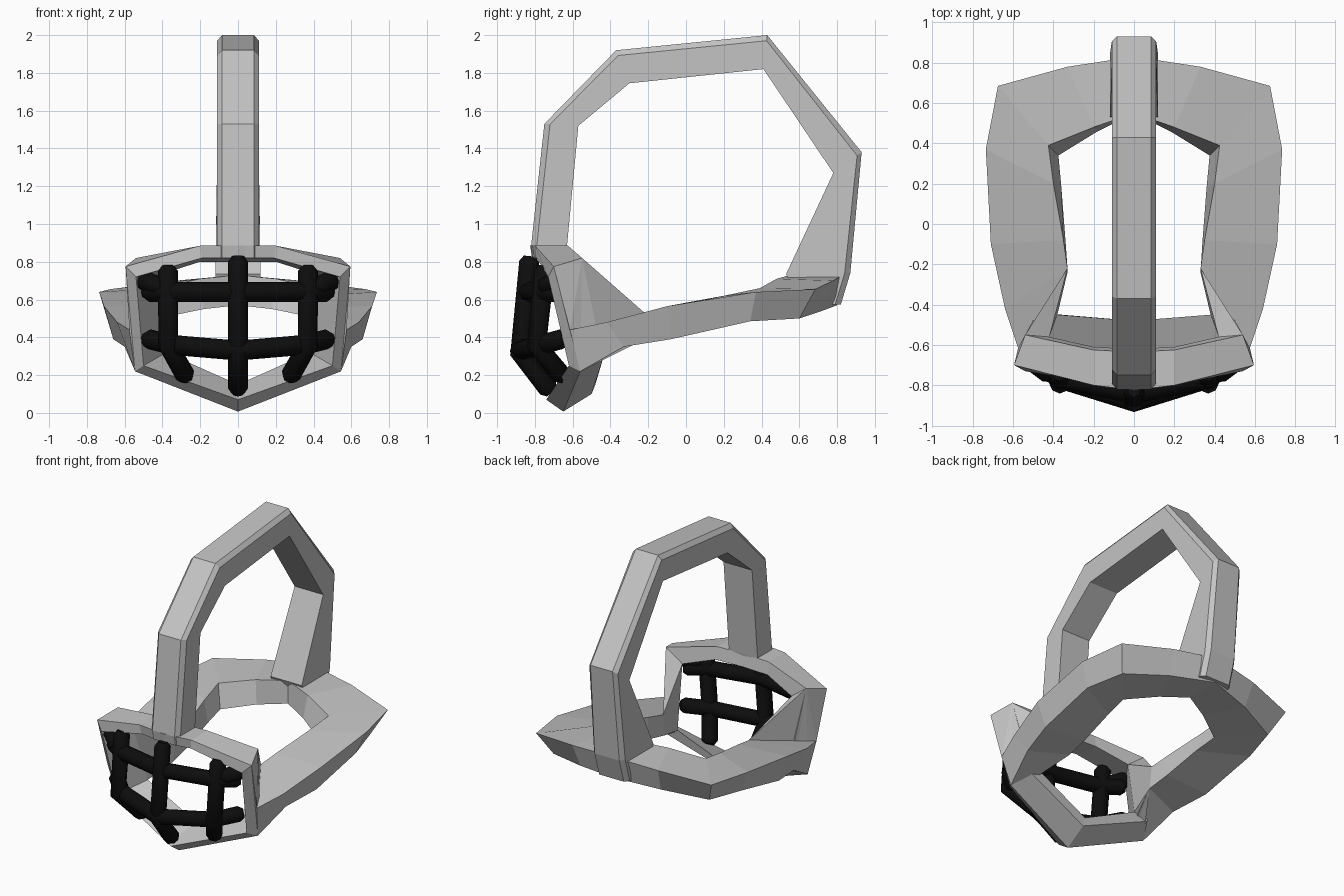
import bpy, bmesh
from mathutils import Vector

cube = bpy.data.objects.get("Cube")
if cube:
    bpy.data.objects.remove(cube, do_unlink=True)


def material(name, value):
    m = bpy.data.materials.new(name)
    m.use_nodes = True
    color = (value, value, value, 1)
    m.diffuse_color = color
    m.node_tree.nodes["Principled BSDF"].inputs["Base Color"].default_value = color
    return m


grey = material("light grey", 0.55)
black = material("black", 0.004)


def finish(name, bm, mat):
    bmesh.ops.remove_doubles(bm, verts=bm.verts, dist=0.0005)
    bmesh.ops.recalc_face_normals(bm, faces=bm.faces)
    me = bpy.data.meshes.new(name)
    bm.to_mesh(me)
    bm.free()
    me.materials.append(mat)
    ob = bpy.data.objects.new(name, me)
    bpy.context.collection.objects.link(ob)
    return ob


def loft(name, sections, closed):
    """Skin a row of matching cross-sections."""
    bm = bmesh.new()
    rings = [[bm.verts.new(p) for p in s] for s in sections]
    n = len(rings[0])
    pairs = list(zip(rings, rings[1:]))
    if closed:
        pairs.append((rings[-1], rings[0]))
    else:
        bm.faces.new(rings[0])
        bm.faces.new(rings[-1])
    for a, b in pairs:
        for i in range(n):
            j = (i + 1) % n
            bm.faces.new((a[i], a[j], b[j], b[i]))
    return finish(name, bm, grey)


def flip(section):
    return [(-x, y, z) for x, y, z in section]


# Overhead strap: outer (y, z), inner (y, z), half width
strap = [
    ((-.81, .82), (-.64, .82), .11), ((-.82, .885), (-.63, .885), .11),
    ((-.75, 1.53), (-.57, 1.52), .11), ((-.37, 1.92), (-.30, 1.745), .11),
    ((.43, 2.0), (.41, 1.82), .11), ((.93, 1.38), (.78, 1.27), .11),
    ((.87, .74), (.53, .735), .12), ((.82, .575), (.60, .575), .12)]
sections = []
for outer, inner, w in strap:
    o, i = Vector(outer), Vector(inner)
    c = o + (i - o).normalized() * .03
    sections.append([(-w, *i), (-w, *c), (-w + .025, *o),
                     (w - .025, *o), (w, *c), (w, *i)])
loft("overhead_strap", sections, False)

# Collar: top outer, top inner, bottom inner, bottom outer, from back to front
collar = [
    [(0, .83, .73), (0, .55, .73), (0, .55, .57), (0, .80, .57)],
    [(.33, .78, .70), (.20, .48, .71), (.18, .46, .55), (.31, .72, .54)],
    [(.675, .685, .655), (.425, .39, .66), (.375, .34, .51), (.60, .60, .50)],
    [(.735, .37, .64), (.40, .20, .62), (.36, .18, .48), (.67, .34, .485)],
    [(.71, -.10, .565), (.35, -.08, .56), (.34, -.08, .41), (.66, -.08, .39)],
    [(.64, -.42, .48), (.33, -.22, .53), (.33, -.24, .38), (.60, -.33, .35)],
    [(.575, -.615, .44), (.45, -.54, .44), (.42, -.50, .28), (.545, -.56, .22)]]
loft("collar", [flip(s) for s in reversed(collar[1:])] + collar, False)

# Mouth frame: front outer, front inner, back inner, back outer
top, shoulder, corner, jaw, chin = [
    [(0, -.825, .885), (0, -.815, .82), (0, -.62, .80), (0, -.635, .885)],
    [(.20, -.80, .885), (.19, -.79, .82), (.20, -.61, .80), (.20, -.625, .885)],
    [(.595, -.70, .775), (.54, -.73, .72), (.42, -.56, .73), (.54, -.55, .82)],
    [(.545, -.56, .22), (.50, -.62, .25), (.38, -.45, .32), (.48, -.44, .285)],
    [(0, -.65, .007), (0, -.74, .07), (0, -.48, .15), (0, -.50, .10)]]
loft("mouth_frame", [top, shoulder, corner, jaw, chin,
                     flip(jaw), flip(corner), flip(shoulder)], True)

# Cheek plates joining the frame to the collar
cheek = [corner[0], corner[2], corner[3], jaw[0], jaw[2], collar[5][1],
         collar[5][2], collar[6][0]]
for side, pts in (("left", cheek), ("right", flip(cheek))):
    bm = bmesh.new()
    vs = [bm.verts.new(p) for p in pts]
    res = bmesh.ops.convex_hull(bm, input=vs)
    loose = [v for v in bm.verts if not v.link_faces]
    bmesh.ops.delete(bm, geom=loose, context='VERTS')
    finish(side + "_cheek_plate", bm, grey)


# Cage bars: round tubes with tapered ends
def bar(name, path):
    pts = [Vector(p) for p in path]
    a = pts[0] + (pts[0] - pts[1]).normalized() * .03
    b = pts[-1] + (pts[-1] - pts[-2]).normalized() * .03
    pts = [a] + pts + [b]
    cu = bpy.data.curves.new(name, 'CURVE')
    cu.dimensions = '3D'
    cu.bevel_depth = .053
    cu.bevel_resolution = 2
    cu.use_fill_caps = True
    sp = cu.splines.new('POLY')
    sp.points.add(len(pts) - 1)
    for i, p in enumerate(pts):
        sp.points[i].co = (*p, 1)
        sp.points[i].radius = .6 if i in (0, len(pts) - 1) else 1
    cu.materials.append(black)
    ob = bpy.data.objects.new(name, cu)
    bpy.context.collection.objects.link(ob)


def mirrored(half):
    return flip(reversed(half[1:])) + half


bar("centre_bar", [(0, -.83, .80), (0, -.88, .32), (0, -.73, .13)])
side_bar = [(.37, -.75, .75), (.37, -.79, .36), (.28, -.66, .20)]
bar("left_bar", side_bar)
bar("right_bar", flip(side_bar))
bar("upper_cross_bar", mirrored([(0, -.84, .64), (.37, -.76, .64), (.47, -.69, .64)]))
bar("lower_cross_bar", mirrored([(0, -.88, .33), (.35, -.77, .36), (.47, -.66, .39)]))
hook = [(.42, -.74, .67), (.50, -.68, .70)]
bar("left_bar_end", hook)
bar("right_bar_end", flip(hook))
